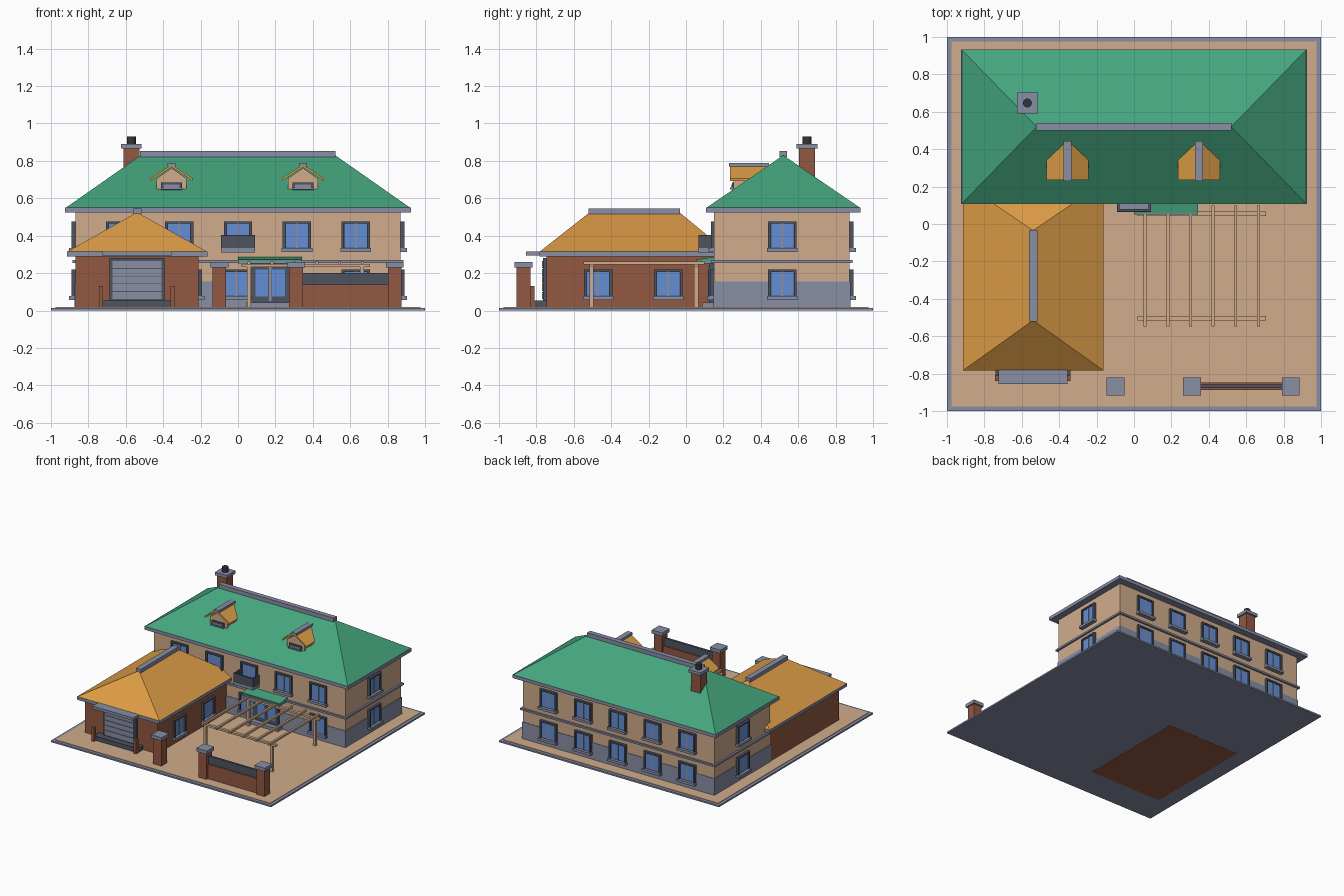
import bpy
import bmesh
import math
from mathutils import Matrix, Vector

cube = bpy.data.objects.get("Cube")
if cube:
    bpy.data.objects.remove(cube, do_unlink=True)


# Materials, given as display values and converted to linear
def material(name, rgb):
    m = bpy.data.materials.new(name)
    m.use_nodes = True
    col = [((c / 255 + 0.055) / 1.055) ** 2.4 for c in rgb] + [1]
    m.diffuse_color = col
    m.node_tree.nodes["Principled BSDF"].inputs["Base Color"].default_value = col
    return m


TAN = material("sand plaster", (208, 172, 139))
GREEN = material("green tile", (68, 164, 125))
ORANGE = material("orange tile", (220, 156, 70))
SLATE = material("slate trim", (136, 142, 166))
BROWN = material("brown brick", (146, 88, 66))
DARK = material("dark frame", (77, 83, 95))
BLUE = material("blue glass", (100, 142, 214))
BLACK = material("black pot", (50, 52, 60))


class Part:
    """Collects solids of several materials into one object."""

    def __init__(self, name):
        self.name, self.bm, self.mats = name, bmesh.new(), []

    def slot(self, mat):
        if mat not in self.mats:
            self.mats.append(mat)
        return self.mats.index(mat)

    def box(self, mat, x, y, z):
        size = (x[1] - x[0], y[1] - y[0], z[1] - z[0])
        mid = (sum(x) / 2, sum(y) / 2, sum(z) / 2)
        m = Matrix.Translation(mid) @ Matrix.Diagonal((*size, 1))
        verts = bmesh.ops.create_cube(self.bm, size=1, matrix=m)["verts"]
        for f in {f for v in verts for f in v.link_faces}:
            f.material_index = self.slot(mat)
        return self

    def prism(self, mat, profile, axis, start, end):
        """Extrude a 2D profile along x or y."""
        def point(p, t):
            return (t, p[0], p[1]) if axis == "x" else (p[0], t, p[1])
        face = self.bm.faces.new([self.bm.verts.new(point(p, start)) for p in profile])
        face.material_index = self.slot(mat)
        out = bmesh.ops.extrude_face_region(self.bm, geom=[face], use_keep_orig=True)["geom"]
        move = Vector(point((0, 0), end - start))
        for g in out:
            if isinstance(g, bmesh.types.BMVert):
                g.co += move
            elif isinstance(g, bmesh.types.BMFace):
                g.material_index = self.slot(mat)
        return self

    def hip(self, mat, x, y, z, ridge):
        """Hipped roof; ridge holds its two end points in plan."""
        new = self.bm.verts.new
        a, b, c, d = [new((x[i], y[j], z[0])) for i, j in ((0, 0), (1, 0), (1, 1), (0, 1))]
        r, s = [new((*p, z[1])) for p in ridge]
        if ridge[0][1] == ridge[1][1]:
            faces = ((a, b, s, r), (b, c, s), (c, d, r, s), (d, a, r))
        else:
            faces = ((a, b, r), (b, c, s, r), (c, d, s), (d, a, r, s))
        for f in (*faces, (d, c, b, a)):
            self.bm.faces.new(f).material_index = self.slot(mat)
        return self

    def done(self, loc=(0, 0, 0), angle=0):
        bmesh.ops.recalc_face_normals(self.bm, faces=self.bm.faces)
        me = bpy.data.meshes.new(self.name)
        self.bm.to_mesh(me)
        self.bm.free()
        for m in self.mats:
            me.materials.append(m)
        ob = bpy.data.objects.new(self.name, me)
        bpy.context.collection.objects.link(ob)
        ob.location, ob.rotation_euler.z = loc, math.radians(angle)
        return ob


def around(c, half):
    return (c - half, c + half)


# Plot with kerb
plot = Part("plot").box(SLATE, (-1, 1), (-1, 1), (0.001, 0.014))
plot.box(TAN, (-0.975, 0.975), (-0.975, 0.975), (0.008, 0.018)).done()

# Main house
W, Y0, Y1 = 0.87, 0.15, 0.875
house = Part("house_walls").box(TAN, (-W, W), (Y0, Y1), (0.15, 0.53))
house.box(SLATE, (-W - 0.004, W + 0.004), (Y0 - 0.004, Y1 + 0.004), (0.01, 0.155))
house.box(SLATE, (-0.885, 0.885), (0.135, 0.89), (0.255, 0.27)).done()
roof = Part("main_roof").hip(GREEN, (-0.92, 0.92), (0.11, 0.93), (0.55, 0.83),
                             ((-0.52, 0.52), (0.52, 0.52)))
roof.box(SLATE, (-0.925, 0.925), (0.107, 0.933), (0.523, 0.55))
roof.box(SLATE, (-0.525, 0.52), (0.5, 0.54), (0.82, 0.853)).done()

# Garage wing
wing = Part("garage_walls").box(BROWN, (-0.87, -0.21), (-0.745, 0.17), (0, 0.3)).done()
roof = Part("garage_roof").hip(ORANGE, (-0.913, -0.165), (-0.782, 0.22), (0.315, 0.525),
                               ((-0.54, -0.515), (-0.54, -0.035)))
roof.box(SLATE, (-0.915, -0.163), (-0.784, 0.222), (0.29, 0.315))
roof.box(SLATE, (-0.562, -0.517), (-0.522, -0.033), (0.515, 0.545)).done()

# Garage door, its hood, ramp and side posts
GX = -0.54
door = Part("garage_door").box(DARK, around(GX, 0.147), (-0.765, -0.74), (0.02, 0.28))
for i in range(5):
    z = 0.062 + i * 0.041
    door.box(SLATE, around(GX, 0.13), (-0.77, -0.75), (z, z + 0.038))
door.done()
Part("garage_hood").box(SLATE, around(GX, 0.185), (-0.855, -0.74), (0.293, 0.316)).done()
ramp = Part("garage_ramp").box(DARK, around(GX, 0.2), (-0.815, -0.74), (0.012, 0.053))
for x in (-0.733, -0.35):
    ramp.box(BROWN, around(x, 0.011), (-0.84, -0.81), (0.012, 0.13))
ramp.done()


# Windows: local x runs along the wall, local -y points outward
def window(name, x, y, base, angle):
    w = Part(name)
    h, d = 0.155, 0.017
    for s in (-1, 1):
        w.box(DARK, around(s * 0.069, 0.007), (-d, 0.005), (0, h))
        w.box(BLUE, around(s * 0.032, 0.027), (-0.007, 0.004), (0.015, h - 0.013))
    w.box(DARK, (-0.076, 0.076), (-d, 0.005), (h - 0.013, h))
    w.box(DARK, (-0.07, 0.07), (-0.006, 0.005), (0, h))
    w.box(SLATE, around(0, 0.006), (-0.01, 0.005), (0.01, h - 0.01))
    w.box(SLATE, (-0.082, 0.082), (-0.03, 0.005), (-0.008, 0.012))
    w.done((x, y, base), angle)


LOW, HIGH = 0.065, 0.322
COLUMNS = (-0.63, -0.315, 0, 0.315, 0.63)
for x in COLUMNS:
    window("front_upper_window", x, Y0, HIGH, 0)
    for z in (LOW, HIGH):
        window("back_window", x, Y1 + 0.004, z, 180)
for x in (-0.01, 0.63):
    window("front_lower_window", x, Y0 - 0.004, LOW, 0)
for z in (LOW, HIGH):
    window("left_window", W + 0.004, 0.515, z, 90)
    window("right_window", -W - 0.004, 0.515, z, -90)
for y in (-0.47, -0.095):
    window("garage_window", -0.21, y, LOW, 90)

# Balcony
balcony = Part("balcony").box(SLATE, around(0, 0.092), (0.065, 0.16), (0.31, 0.335))
balcony.box(DARK, around(0, 0.09), (0.067, 0.08), (0.33, 0.405))
for s in (-1, 1):
    balcony.box(DARK, around(s * 0.084, 0.006), (0.067, 0.16), (0.33, 0.405))
balcony.done()

# Entrance: double glazed door, step and canopy
EX = 0.172
door = Part("entrance_door").box(DARK, around(EX, 0.105), (0.125, 0.16), (0.02, 0.25))
for s in (-1, 1):
    door.box(BLUE, around(EX + s * 0.045, 0.034), (0.12, 0.15), (0.075, 0.22))
door.box(SLATE, around(EX, 0.006), (0.118, 0.15), (0.05, 0.235)).done()
Part("entrance_step").box(SLATE, around(EX, 0.13), (0.085, 0.16), (0.012, 0.042)).done()
canopy = Part("entrance_canopy")
canopy.prism(GREEN, ((0.055, 0.262), (0.16, 0.262), (0.16, 0.288), (0.055, 0.272)), "x", 0, 0.343)
canopy.box(SLATE, (0, 0.343), (0.05, 0.16), (0.252, 0.264)).done()

# Dormers
for cx in (-0.355, 0.347):
    d = Part("dormer")
    d.prism(TAN, ((-0.08, 0.6), (0.08, 0.6), (0.08, 0.705), (0, 0.762), (-0.08, 0.705)),
            "y", 0.255, 0.42)
    d.prism(ORANGE, ((-0.113, 0.693), (0, 0.766), (0.113, 0.693), (0.113, 0.707),
                     (0, 0.78), (-0.113, 0.707)), "y", 0.235, 0.44)
    d.box(SLATE, around(0, 0.022), (0.23, 0.445), (0.77, 0.789))
    d.box(DARK, around(0, 0.056), (0.245, 0.27), (0.645, 0.685))
    d.box(SLATE, around(0, 0.042), (0.242, 0.26), (0.655, 0.674))
    d.box(SLATE, around(0, 0.058), (0.235, 0.27), (0.648, 0.658))
    d.done((cx, 0, 0))

# Chimney
CX, CY = -0.57, 0.647
stack = Part("chimney").box(BROWN, around(CX, 0.043), around(CY, 0.043), (0.55, 0.87))
stack.box(SLATE, around(CX, 0.055), around(CY, 0.055), (0.865, 0.89)).done()
bpy.ops.mesh.primitive_cylinder_add(vertices=16, radius=0.024, depth=0.05,
                                    location=(CX, CY, 0.905))
pot = bpy.context.object
pot.name = "chimney_pot"
pot.data.materials.append(BLACK)
bpy.ops.object.shade_smooth_by_angle()

# Pergola
pergola = Part("pergola")
for y in (-0.505, 0.055):
    pergola.box(TAN, (0.02, 0.705), around(y, 0.012), (0.232, 0.248))
    for x in (0.058, 0.663):
        pergola.box(TAN, around(x, 0.011), around(y, 0.011), (0.012, 0.24))
for i in range(6):
    pergola.box(TAN, around(0.06 + i * 0.121, 0.008), (-0.548, 0.1), (0.246, 0.262))
pergola.done()

# Gate pillars and low fence
for x in (-0.1, 0.31, 0.838):
    pillar = Part("gate_pillar").box(BROWN, around(x, 0.037), around(-0.868, 0.037), (0.012, 0.235))
    pillar.box(SLATE, around(x, 0.048), around(-0.868, 0.048), (0.23, 0.258)).done()
fence = Part("front_fence").box(BROWN, (0.34, 0.81), around(-0.868, 0.02), (0.012, 0.138))
fence.box(DARK, (0.34, 0.81), around(-0.868, 0.009), (0.13, 0.2)).done()
